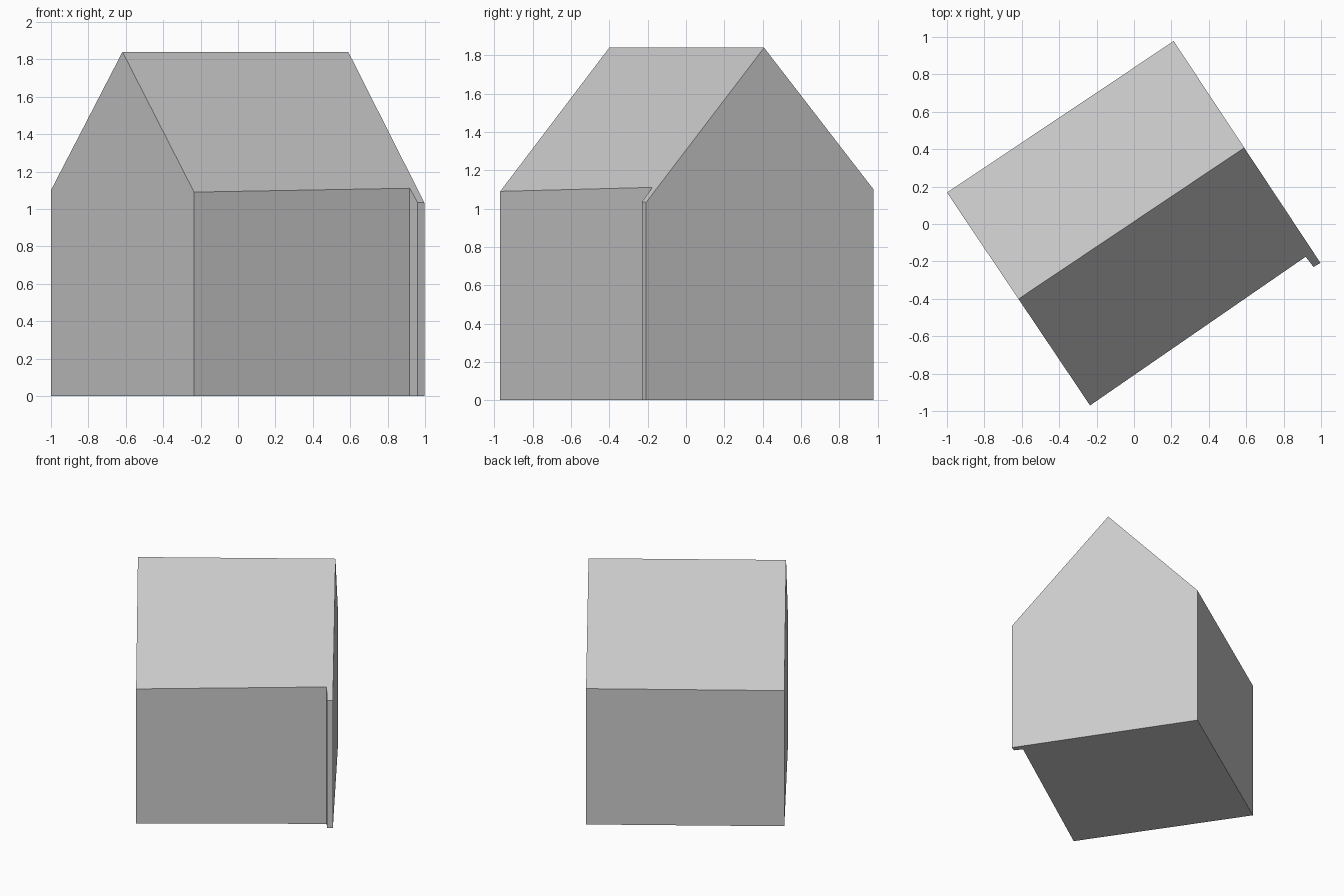
import bpy, bmesh
from mathutils import Vector

cube = bpy.data.objects.get("Cube")
if cube:
    bpy.data.objects.remove(cube, do_unlink=True)

grey = bpy.data.materials.new("light_grey")
grey.use_nodes = True
colour = (0.6, 0.6, 0.6, 1)
grey.diffuse_color = colour
grey.node_tree.nodes["Principled BSDF"].inputs["Base Color"].default_value = colour

# Footprint, with the short wall return at the right-hand end
footprint = [(-0.235, -0.97), (0.918, -0.175), (0.96, -0.23),
             (0.997, -0.208), (0.212, 0.978), (-1.0, 0.168)]
ridge_start = Vector((-0.618, -0.401, 1.84))
ridge_end = Vector((0.59, 0.408, 1.84))
front_eave = Vector((-0.235, -0.97, 1.09))
back_eave = Vector((-1.0, 0.168, 1.10))

# Walls: extrude the footprint to a tall prism
bm = bmesh.new()
base = bm.faces.new([bm.verts.new((x, y, 0)) for x, y in footprint])
top = bmesh.ops.extrude_face_region(bm, geom=[base], use_keep_orig=True)
bmesh.ops.translate(bm, vec=(0, 0, 4),
                    verts=[g for g in top["geom"] if isinstance(g, bmesh.types.BMVert)])

# Gable roof: slice off everything above each slope and close the cut
for eave in (front_eave, back_eave):
    normal = (ridge_end - ridge_start).cross(eave - ridge_start).normalized()
    if normal.z < 0:
        normal.negate()
    cut = bmesh.ops.bisect_plane(bm, geom=bm.verts[:] + bm.edges[:] + bm.faces[:],
                                 plane_co=ridge_start, plane_no=normal, clear_outer=True)
    rim = [g for g in cut["geom_cut"] if isinstance(g, bmesh.types.BMEdge)]
    bmesh.ops.contextual_create(bm, geom=rim)

bmesh.ops.recalc_face_normals(bm, faces=bm.faces)
mesh = bpy.data.meshes.new("gabled_house")
bm.to_mesh(mesh)
bm.free()
mesh.materials.append(grey)
house = bpy.data.objects.new("gabled_house", mesh)
bpy.context.collection.objects.link(house)
